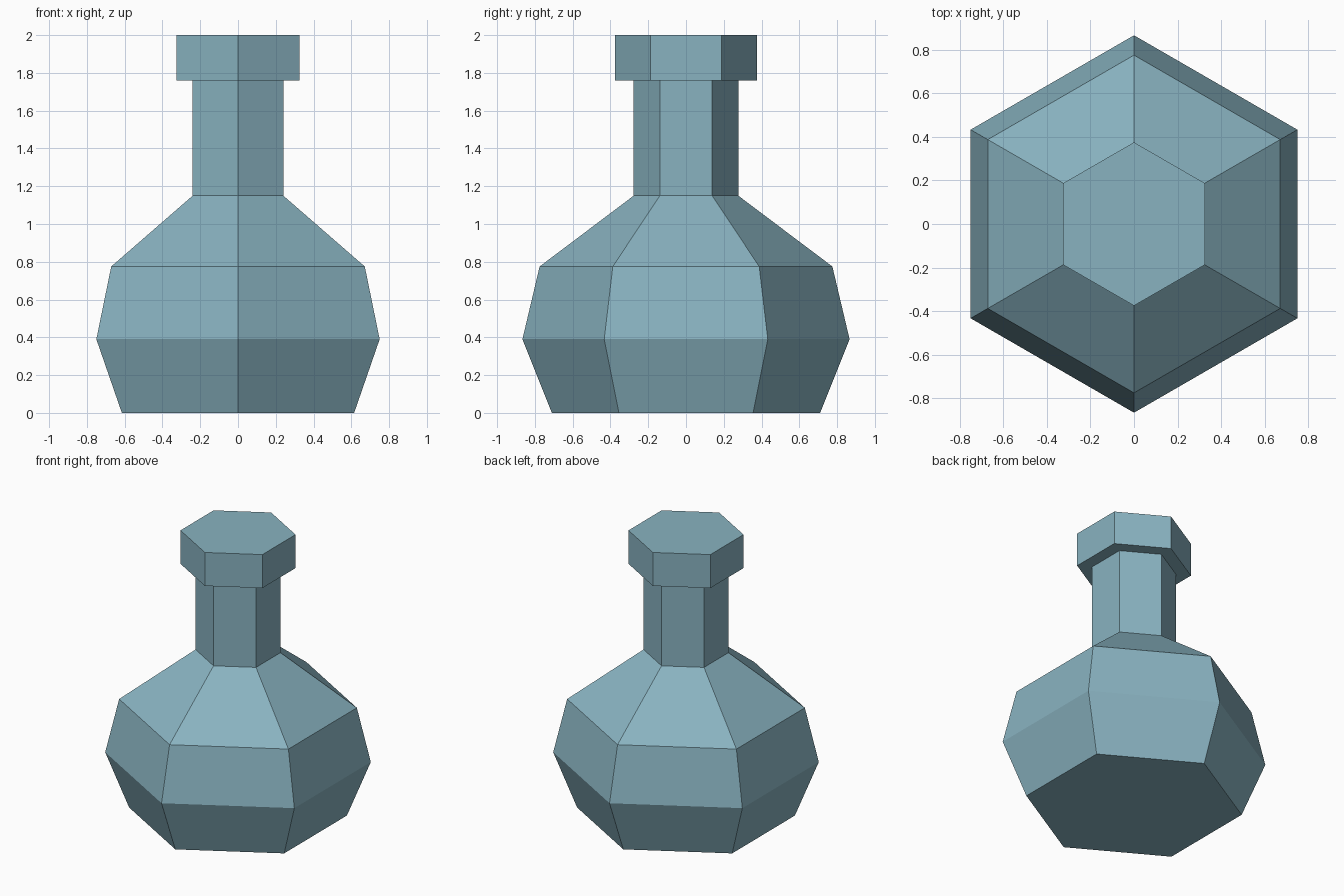
import bpy, bmesh
from math import cos, sin, pi

if "Cube" in bpy.data.objects:
    bpy.data.objects.remove(bpy.data.objects["Cube"])

SIDES = 6

glass = bpy.data.materials.new("blue_glass")
glass.diffuse_color = (0.25, 0.45, 0.53, 1.0)
glass.use_nodes = True
glass.node_tree.nodes["Principled BSDF"].inputs["Base Color"].default_value = glass.diffuse_color


def lathe(name, profile):
    """Closed, flat-faced hexagonal solid from (radius, height) pairs, corners on the y axis."""
    bm = bmesh.new()
    rings = []
    for r, z in profile:
        angles = [pi / 2 + 2 * pi * i / SIDES for i in range(SIDES)]
        rings.append([bm.verts.new((r * cos(a), r * sin(a), z)) for a in angles])
    for low, high in zip(rings, rings[1:]):
        for i in range(SIDES):
            j = (i + 1) % SIDES
            bm.faces.new((low[i], low[j], high[j], high[i]))
    bm.faces.new(rings[0][::-1])
    bm.faces.new(rings[-1])
    bmesh.ops.recalc_face_normals(bm, faces=bm.faces)
    mesh = bpy.data.meshes.new(name)
    bm.to_mesh(mesh)
    bm.free()
    mesh.materials.append(glass)
    obj = bpy.data.objects.new(name, mesh)
    bpy.context.collection.objects.link(obj)
    return obj


# Rounded belly, sloping shoulder and straight neck
lathe("flask", [(0.71, 0), (0.866, 0.39), (0.775, 0.775), (0.277, 1.15), (0.277, 1.76)])

# Wider cap resting on the neck
lathe("stopper", [(0.375, 1.76), (0.375, 2.0)])
